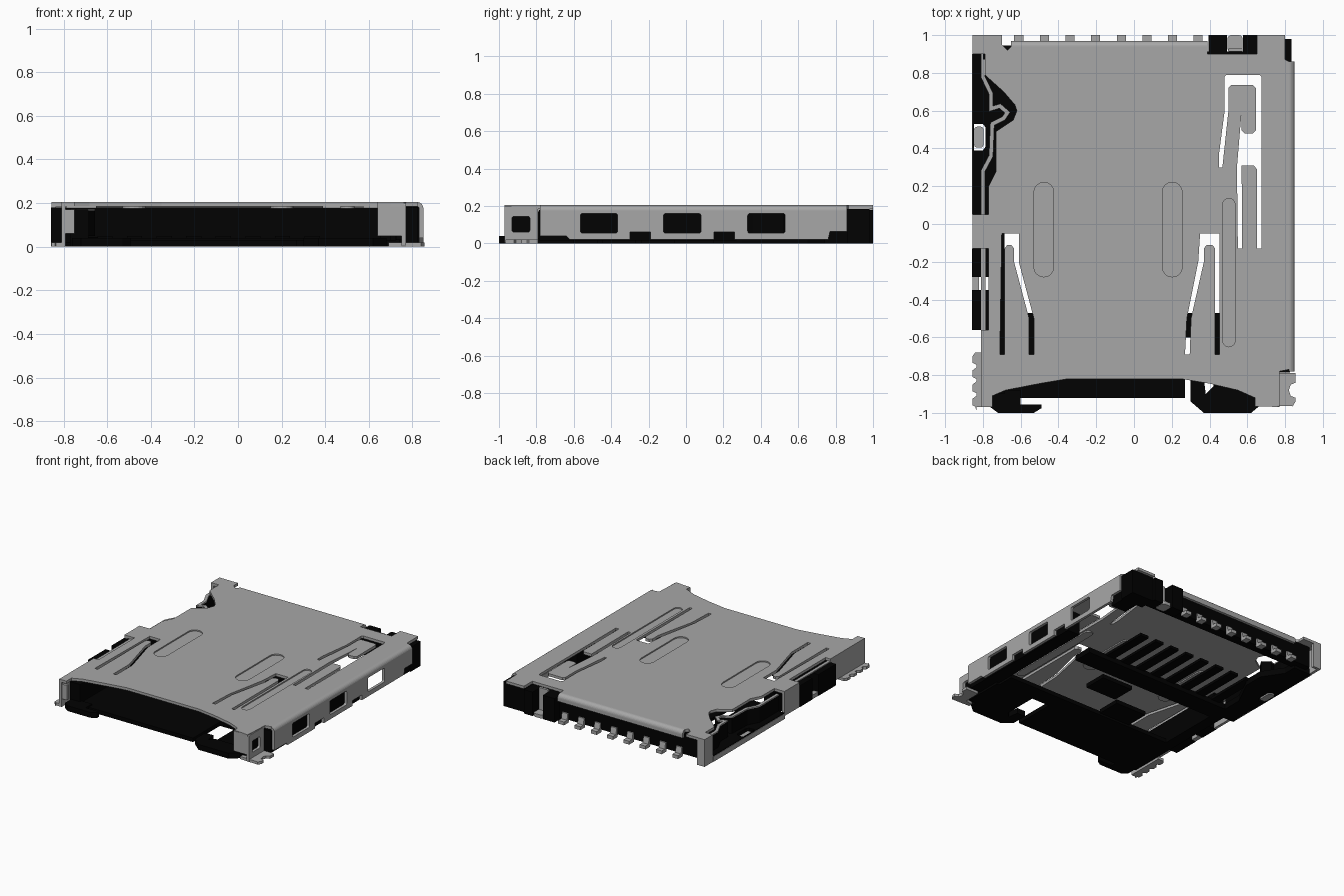
import bpy, bmesh, math
from mathutils import Vector

cube = bpy.data.objects.get("Cube")
if cube:
    bpy.data.objects.remove(cube, do_unlink=True)


def material(name, color):
    m = bpy.data.materials.new(name)
    m.use_nodes = True
    m.diffuse_color = color
    m.node_tree.nodes["Principled BSDF"].inputs["Base Color"].default_value = color
    return m


STEEL = material("steel grey", (0.39, 0.39, 0.39, 1))
BLACK = material("black plastic", (0.0005, 0.0005, 0.0005, 1))


def prism(name, mat, lo, hi, outlines, axis="z"):
    """Extrude flat outlines (the first is the edge, the rest cut holes) from lo to hi along an axis."""
    cu = bpy.data.curves.new(name, "CURVE")
    cu.dimensions, cu.fill_mode, cu.extrude = "2D", "BOTH", (hi - lo) / 2
    for pts in outlines:
        sp = cu.splines.new("POLY")
        sp.points.add(len(pts) - 1)
        for p, (a, b) in zip(sp.points, pts):
            p.co = (a, b, 0, 1)
        sp.use_cyclic_u = True
    tmp = bpy.data.objects.new(name + "_tmp", cu)
    bpy.context.collection.objects.link(tmp)
    dg = bpy.context.evaluated_depsgraph_get()
    me = bpy.data.meshes.new_from_object(tmp.evaluated_get(dg))
    bpy.data.objects.remove(tmp, do_unlink=True)
    bm = bmesh.new()
    bm.from_mesh(me)
    bmesh.ops.remove_doubles(bm, verts=bm.verts, dist=1e-5)
    mid = (lo + hi) / 2
    for v in bm.verts:
        a, b, c = v.co.x, v.co.y, v.co.z + mid
        v.co = Vector({"z": (a, b, c), "x": (c, a, b), "y": (a, c, b)}[axis])
    bmesh.ops.recalc_face_normals(bm, faces=bm.faces)
    for f in bm.faces:
        f.smooth = False
        f.material_index = 0
    bm.to_mesh(me)
    bm.free()
    me.materials.clear()
    me.materials.append(mat)
    ob = bpy.data.objects.new(name, me)
    bpy.context.collection.objects.link(ob)
    return ob


def rect(a0, a1, b0, b1, c=0.0):
    """Rectangle with optional corner radius."""
    if c == 0:
        return [(a0, b0), (a1, b0), (a1, b1), (a0, b1)]
    pts = []
    for i, (a, b) in enumerate([(a1 - c, b1 - c), (a0 + c, b1 - c), (a0 + c, b0 + c), (a1 - c, b0 + c)]):
        for k in range(5):
            t = math.radians(90 * i + 22.5 * k)
            pts.append((a + c * math.cos(t), b + c * math.sin(t)))
    return pts


def ribbon(path, w):
    """Outline of a strip of even width along a path."""
    pts = [Vector(p) for p in path]
    left, right = [], []
    for i, p in enumerate(pts):
        d0 = (p - pts[i - 1]).normalized() if i else (pts[1] - p).normalized()
        d1 = (pts[i + 1] - p).normalized() if i < len(pts) - 1 else d0
        t = (d0 + d1).normalized()
        off = Vector((-t.y, t.x)) * (w / 2 / max(t.dot(d0), .5))
        left.append(tuple(p + off))
        right.append(tuple(p - off))
    return left + right[::-1]


def box(name, mat, x0, x1, y0, y1, z0, z1):
    return prism(name, mat, z0, z1, [rect(x0, x1, y0, y1)])


def bend(edge, drop, r=0.03, t=0.02, top=0.205):
    """Profile of sheet metal folded down at its outer edge."""
    arc = [math.radians(15 * k) for k in range(7)]
    outer = [(edge - r + r * math.sin(a), top - r + r * math.cos(a)) for a in arc]
    inner = [(edge - r + (r - t) * math.sin(a), top - r + (r - t) * math.cos(a)) for a in reversed(arc)]
    return outer + [(edge, drop), (edge - t, drop)] + inner


# Shell top with its stamped spring slots and shallow ribs
top_edge = [(-.81, -.97), (-.75, -.97), (-.75, -.91), (-.68, -.88), (-.5, -.845), (-.35, -.82), (.25, -.82),
            (.4, -.845), (.55, -.88), (.64, -.92), (.64, -.96), (.76, -.97), (.77, -.78), (.82, -.77),
            (.82, .86), (.8, .87), (.8, 1), (.65, 1), (.65, .9), (.39, .9), (.39, .94), (-.65, .94),
            (-.67, .92), (-.7, .95), (-.7, 1), (-.855, 1), (-.855, .9), (-.79, .9), (-.79, .79),
            (-.69, .7), (-.63, .63), (-.62, .6), (-.64, .55), (-.73, .49), (-.73, .28), (-.77, .2), (-.77, .05),
            (-.855, .05), (-.855, -.13), (-.77, -.13), (-.77, -.56), (-.81, -.56)]
left_slot = [(-.71, -.69), (-.7, -.05), (-.61, -.05), (-.61, -.2), (-.53, -.5), (-.53, -.69), (-.555, -.69),
             (-.555, -.5), (-.635, -.2), (-.635, -.13), (-.65, -.11), (-.67, -.11), (-.685, -.13), (-.685, -.69)]
right_slot = [(.452, -.69), (.452, -.05), (.35, -.05), (.34, -.2), (.28, -.5), (.27, -.69), (.295, -.69),
              (.302, -.5), (.37, -.2), (.37, -.13), (.385, -.11), (.415, -.11), (.43, -.13), (.43, -.69)]
lock_slot = [(.48, .78), (.49, .79), (.665, .79), (.675, .78), (.675, -.13), (.65, -.13), (.65, .29), (.635, .31),
             (.57, .31), (.572, -.13), (.55, -.13), (.545, .3), (.57, .6), (.57, .495), (.585, .48), (.63, .48),
             (.645, .495), (.645, .72), (.63, .735), (.515, .735), (.5, .72), (.5, .6), (.468, .3), (.45, .3),
             (.45, .37), (.48, .6)]
ribs = [rect(x0, x1, y0, y1, (x1 - x0) / 2 - .001) for x0, x1, y0, y1 in
        [(-.53, -.425, -.28, .22), (.15, .255, -.28, .22), (.47, .535, -.65, .135)]]
prism("shell_top", STEEL, .185, .205, [top_edge, left_slot, right_slot, lock_slot] + ribs)
for i, rib in enumerate(ribs):
    prism(f"stamped_rib_{i + 1}", STEEL, .176, .196, [rib])

# Folded edges
prism("right_fold", STEEL, -.78, .86, [bend(.85, .165)], "y")
prism("back_fold", STEEL, -.65, .39, [bend(.97, .15)], "x")

# Right wall with windows and lower notches
wall = [(-.78, .04), (-.64, .04), (-.62, .02), (-.3, .02), (-.3, .06), (-.19, .06), (-.19, .02), (.15, .02),
        (.15, .06), (.26, .06), (.26, .02), (.76, .02), (.77, .065), (.86, .065), (.86, .17), (-.78, .17)]
windows = [rect(a, a + .2, .055, .16, .012) for a in (-.565, -.12, .33)]
prism("right_wall", STEEL, .83, .85, [wall] + windows, "x")
prism("front_right_wall", STEEL, .75, .77, [rect(-.97, -.79, .0, .2, .01), rect(-.93, -.835, .06, .145, .012)], "x")
prism("front_right_post", STEEL, -.965, -.945, [rect(.64, .76, .05, .2)], "y")
box("front_right_block", BLACK, .725, .749, -.944, -.8, .03, .18)
prism("front_right_foot", STEEL, 0, .02, [[(.69, -.96), (.84, -.965), (.855, -.94), (.855, -.92), (.83, -.91),
      (.82, -.88), (.83, -.85), (.855, -.84), (.855, -.79), (.75, -.79), (.75, -.92), (.69, -.93)]])

# Left walls, corner lips and serrated solder foot
prism("front_left_wall", STEEL, -.81, -.79, [rect(-.97, -.56, .02, .19)], "x")
prism("front_left_post", STEEL, -.965, -.945, [rect(-.81, -.75, .06, .17)], "y")
prism("middle_left_wall", STEEL, -.855, -.835, [rect(-.13, .05, .02, .19)], "x")
prism("back_left_wall", STEEL, -.855, -.835, [rect(.9, 1, .0, .19)], "x")
prism("back_left_end", STEEL, .98, 1, [rect(-.855, -.79, .0, .19)], "y")
box("left_lip", STEEL, -.858, -.85, .05, .9, .0, .04)
foot = [(-.79, -.68), (-.84, -.68)]
for k in range(4):
    y = -.7 - k * .075
    foot += [(-.855, y), (-.855, y - .035), (-.835, y - .045), (-.835, y - .06)]
prism("front_left_foot", STEEL, 0, .02, [foot + [(-.84, -.97), (-.79, -.97)]])

# Card detect spring: dark body with a bright upper edge
path = [(-.8, .9), (-.8, .78), (-.757, .69), (-.757, .61), (-.71, .625), (-.67, .59), (-.69, .56), (-.75, .53),
        (-.757, .36), (-.8, .28), (-.8, .05)]
prism("detect_spring", BLACK, .05, .165, [ribbon(path, .022)])
prism("detect_spring_edge", STEEL, .165, .173, [ribbon(path, .022)])

# Plastic base: floor plates, rails and back wall
box("front_floor", BLACK, -.6, .27, -.92, -.47, .0, .03)
box("front_floor_left", BLACK, -.76, -.6, -.9, -.47, .0, .03)
box("front_floor_right", BLACK, .27, .72, -.6, -.47, .0, .03)
box("front_right_rail_floor", BLACK, .42, .74, -.9, -.6, .0, .03)
box("cross_bar", BLACK, -.77, .53, .0, .15, .0, .04)
prism("left_floor", BLACK, 0, .045, [[(-.855, .05), (-.7, .05), (-.7, .3), (-.6, .5), (-.6, .65), (-.7, .8),
      (-.7, .9), (-.855, .9)], [(-.846, .39), (-.8, .39), (-.785, .41), (-.785, .51), (-.8, .53), (-.846, .53)]])
prism("detect_pad", STEEL, 0, .03, [rect(-.846, -.797, .405, .515, .015)])
box("left_inner_rail", BLACK, -.77, -.685, -.9, .05, .0, .17)
box("right_rail_front", BLACK, .72, .825, -.785, .27, .015, .18)
box("right_rail_back", BLACK, .7, .825, .74, .98, .0, .184)
box("right_corner_block", BLACK, .65, .835, .86, .98, .0, .184)
box("back_wall", BLACK, -.8, .39, .87, .945, .02, .18)
box("back_wall_right", BLACK, .39, .65, .87, .912, .02, .18)
for i, (y0, y1) in enumerate([(-.56, -.35), (-.28, -.13)]):
    box(f"left_block_{i + 1}", BLACK, -.858, -.765, y0, y1, .02, .18)
box("left_block_link", STEEL, -.855, -.82, -.35, -.28, .02, .05)
box("left_block_strip", STEEL, -.81, -.787, -.56, -.13, .178, .187)
for i, (x0, x1) in enumerate([(.395, .492), (.578, .65)]):
    box(f"back_block_{i + 1}", BLACK, x0, x1, .9, 1, .0, .18)

# Back solder tab
box("back_tab_strap", STEEL, .5, .575, .912, .93, .02, .19)
prism("back_tab", STEEL, 0, .025, [rect(.495, .575, .91, 1, .02)])

# Contact row: plastic comb inside, bent metal tails behind
tail = [(.9, .07), (.955, .07), (.965, .025), (1, .025), (1, .0), (.945, .0), (.935, .045), (.9, .045)]
for i in range(8):
    x = -.61 + .1357 * i
    prism(f"contact_tail_{i + 1}", STEEL, x - .024, x + .024, [tail], "x")
    box(f"contact_finger_{i + 1}", BLACK, x - .035, x + .035, .14, .52, .03, .05)
for i, (x, y) in enumerate([(.1, -.15), (-.2, -.36)]):
    box(f"floor_pad_{i + 1}", BLACK, x - .13, x + .13, y - .09, y + .09, .0, .03)

# Front ejector hooks
prism("left_hook", BLACK, 0, .04, [[(-.76, -.97), (-.72, -1), (-.53, -1), (-.49, -.975), (-.49, -.955),
      (-.6, -.955), (-.6, -.88), (-.76, -.88)]])
prism("right_hook", BLACK, 0, .04, [[(.3, -.82), (.3, -.94), (.37, -1), (.62, -1), (.68, -.95), (.68, -.86),
      (.42, -.86), (.38, -.9), (.37, -.82)]])
